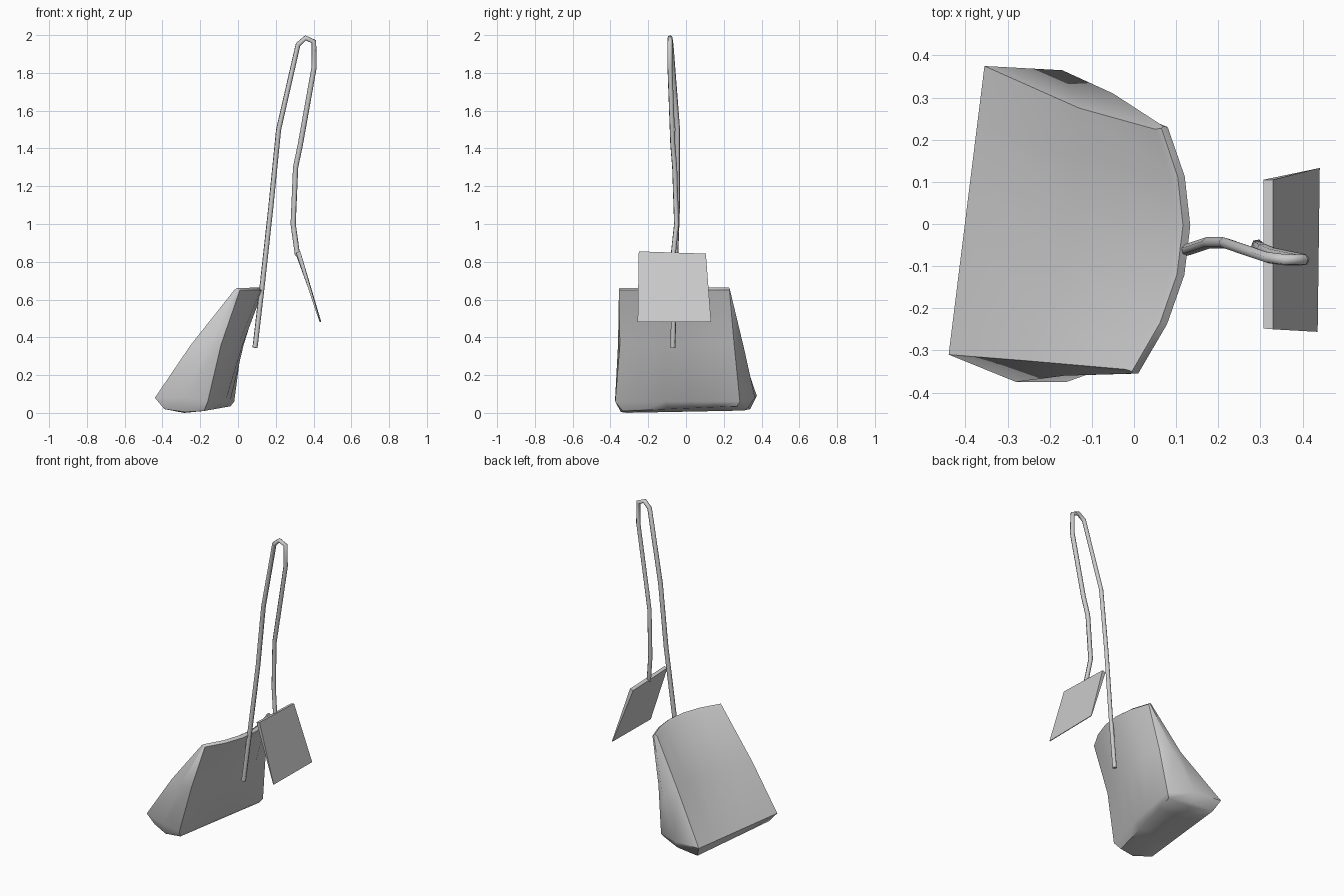
import bpy, bmesh
from mathutils import Vector

if "Cube" in bpy.data.objects:
    bpy.data.objects.remove(bpy.data.objects["Cube"])


def make_object(name, bm):
    bmesh.ops.recalc_face_normals(bm, faces=bm.faces)
    mesh = bpy.data.meshes.new(name)
    bm.to_mesh(mesh)
    bm.free()
    obj = bpy.data.objects.new(name, mesh)
    bpy.context.collection.objects.link(obj)
    return obj


def smooth(obj, angle):
    bpy.ops.object.select_all(action='DESELECT')
    obj.select_set(True)
    bpy.context.view_layer.objects.active = obj
    bpy.ops.object.shade_smooth_by_angle(angle=angle)


def arc(p, q, bulge, steps=5):
    # points from p towards q (q excluded), bowed along +x
    p, q = Vector(p), Vector(q)
    return [p.lerp(q, i / steps) + Vector((4 * bulge * (i / steps) * (1 - i / steps), 0, 0))
            for i in range(steps)]


# Scoop body: rings of front end (a, f, d) and rear end (c, e, b),
# followed by the bow of the back wall and of the sloping face
rings = [
    ((-.39, -.30, .02), (-.28, -.345, .005), (-.18, -.335, .01),
     (-.04, .27, .035), (-.17, .33, .03), (-.32, .34, .02), 0.0, 0.0),
    ((-.44, -.31, .08), (-.28, -.375, .08), (-.16, -.375, .06),
     (-.02, .285, .06), (-.17, .365, .08), (-.355, .375, .09), 0.01, 0.0),
    ((-.25, -.325, .36), (-.165, -.36, .36), (-.09, -.35, .36),
     (.02, .255, .36), (-.05, .31, .33), (-.13, .275, .38), 0.05, 0.035),
    ((-.02, -.345, .65), (-.005, -.355, .655), (.01, -.355, .65),
     (.08, .23, .65), (.07, .232, .655), (.05, .225, .655), 0.085, 0.08),
]
bm = bmesh.new()
loops = []
for a, f, d, c, e, b, back, slope in rings:
    pts = [a, f] + arc(d, c, back) + [c, e] + arc(b, a, slope)
    loops.append([bm.verts.new(p) for p in pts])
n = len(loops[0])
for lo, hi in zip(loops, loops[1:]):
    for i in range(n):
        j = (i + 1) % n
        bm.faces.new((lo[i], lo[j], hi[j], hi[i]))
# Slightly raised rim strip and flat underside
for loop, lift in ((loops[0], -0.015), (loops[-1], 0.012)):
    back, front = loop[2:8], [loop[0]] + loop[:8:-1]
    mids = [bm.verts.new((p.co + q.co) / 2 + Vector((0, 0, lift)))
            for p, q in zip(back, front)]
    for v in mids:
        v.co.z = max(v.co.z, 0)
    for i in range(5):
        bm.faces.new((back[i], back[i + 1], mids[i + 1], mids[i]))
        bm.faces.new((mids[i], mids[i + 1], front[i + 1], front[i]))
    bm.faces.new((loop[0], loop[1], mids[0]))
    bm.faces.new((loop[1], loop[2], mids[0]))
    bm.faces.new((loop[7], loop[8], mids[5]))
    bm.faces.new((loop[8], loop[9], mids[5]))
smooth(make_object("scoop_body", bm), 0.75)

# Bent cord looping over from the body to the tag
path = [(.09, -.07, .345), (.13, -.06, .69), (.175, -.045, 1.1), (.215, -.045, 1.5),
        (.318, -.08, 1.95), (.358, -.085, 1.985), (.402, -.085, 1.965), (.403, -.085, 1.83),
        (.33, -.07, 1.42), (.305, -.06, 1.3), (.292, -.05, 1.0), (.315, -.068, .835)]
curve = bpy.data.curves.new("cord", 'CURVE')
curve.dimensions = '3D'
curve.bevel_depth = 0.014
curve.bevel_resolution = 1
curve.use_fill_caps = True
spline = curve.splines.new('POLY')
spline.points.add(len(path) - 1)
for point, co in zip(spline.points, path):
    point.co = (*co, 1)
cord = bpy.data.objects.new("cord", curve)
bpy.context.collection.objects.link(cord)
bpy.context.view_layer.objects.active = cord
cord.select_set(True)
bpy.ops.object.convert(target='MESH')

# Hanging tag: slab tapering to a thin lower edge
bm = bmesh.new()
sheet = [[bm.verts.new(p) for p in quad] for quad in (
    ((.307, -.248, .85), (.307, .105, .837), (.437, .132, .48), (.432, -.255, .48)),
    ((.33, -.25, .855), (.33, .105, .843), (.441, .133, .481), (.436, -.256, .481)))]
bm.faces.new(sheet[0])
bm.faces.new(sheet[1])
for i in range(4):
    j = (i + 1) % 4
    bm.faces.new((sheet[0][i], sheet[0][j], sheet[1][j], sheet[1][i]))
make_object("hanging_tag", bm)
